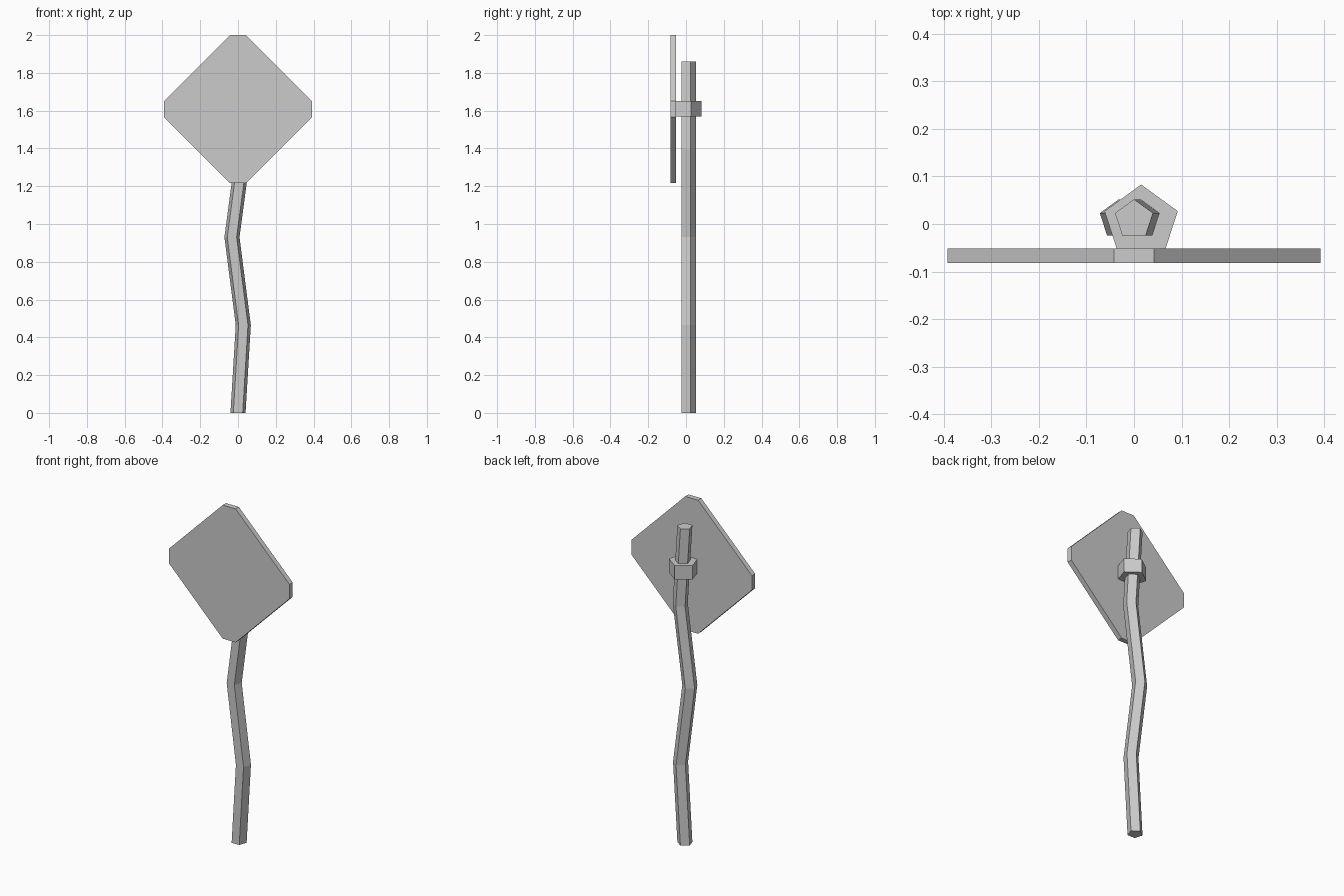
import bpy, bmesh
from math import sin, cos, pi

cube = bpy.data.objects.get("Cube")
if cube:
    bpy.data.objects.remove(cube, do_unlink=True)

grey = bpy.data.materials.new("plain_grey")
grey.use_nodes = True
colour = (0.6, 0.6, 0.6, 1)
grey.diffuse_color = colour
grey.node_tree.nodes["Principled BSDF"].inputs["Base Color"].default_value = colour


def loft(name, rings):
    """Skin a closed solid through rings with equal point counts."""
    bm = bmesh.new()
    loops = [[bm.verts.new(p) for p in ring] for ring in rings]
    for low, high in zip(loops, loops[1:]):
        for i in range(len(low)):
            j = (i + 1) % len(low)
            bm.faces.new((low[i], low[j], high[j], high[i]))
    bm.faces.new(loops[0])
    bm.faces.new(loops[-1])
    bmesh.ops.recalc_face_normals(bm, faces=bm.faces)
    mesh = bpy.data.meshes.new(name)
    bm.to_mesh(mesh)
    bm.free()
    mesh.materials.append(grey)
    obj = bpy.data.objects.new(name, mesh)
    bpy.context.collection.objects.link(obj)
    return obj


def pentagon(x, y, z, radius):
    """Level five-sided ring with its point towards the back."""
    angles = [pi / 2 + i * 2 * pi / 5 for i in range(5)]
    return [(x + radius * cos(a), y + radius * sin(a), z) for a in angles]


# Crooked post, bent at three heights
bends = [(0, 0), (0.028, 0.465), (-0.032, 0.93), (0.03, 1.395), (0, 1.86)]
loft("post", [pentagon(x, 0.01, z, 0.042) for x, z in bends])

# Collar holding the board to the post
loft("collar", [pentagon(0.015, 0.002, z, 0.081) for z in (1.57, 1.652)])

# Diamond board with clipped corners
reach, clip, middle = 0.392, 0.042, 1.608
corners = []
for ux, uz in ((1, 0), (0, 1), (-1, 0), (0, -1)):
    for side in (-clip, clip):
        corners.append((ux * reach - uz * side, uz * reach + ux * side))
loft("board", [[(x, y, middle + z) for x, z in corners] for y in (-0.082, -0.052)])
